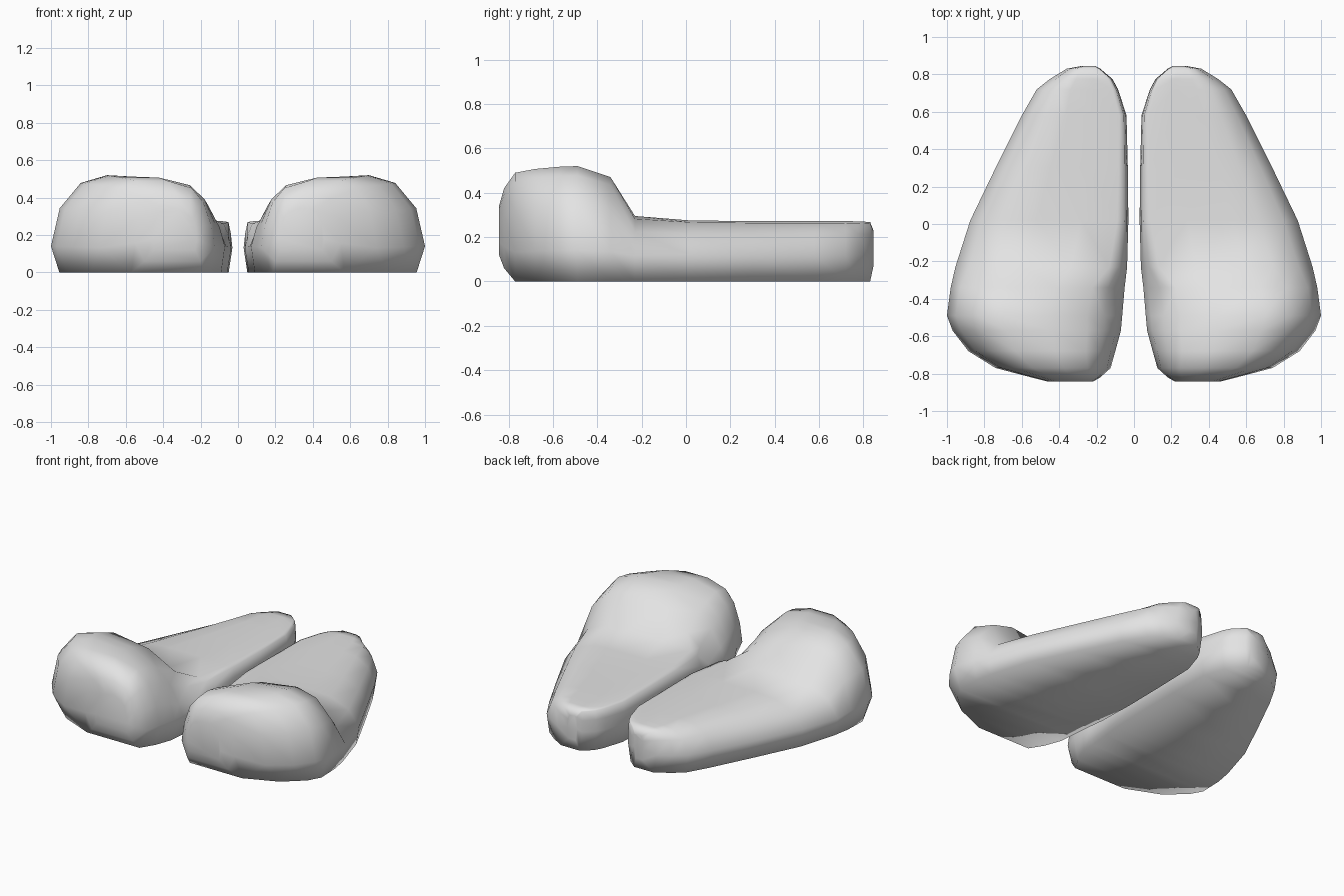
import bpy, bmesh

cube = bpy.data.objects.get("Cube")
if cube:
    bpy.data.objects.remove(cube, do_unlink=True)

grey = bpy.data.materials.new("plain_grey")
grey.use_nodes = True
colour = (0.77, 0.77, 0.77, 1)
grey.diffuse_color = colour
grey.node_tree.nodes["Principled BSDF"].inputs["Base Color"].default_value = colour

# Cross-sections from inner sole edge over the top to outer sole edge (0..1)
TOE = [(0, 0), (0, .27), (.03, .52), (.10, .77), (.20, .92), (.41, 1),
       (.68, 1), (.83, .92), (.95, .66), (1, .27), (1, 0)]
HEEL = [(0, 0), (0, .48), (.01, .76), (.025, .98), (.07, 1), (.30, 1),
        (.58, 1), (.75, .97), (.91, .79), (1, .44), (1, 0)]

# Stations: y, inner x, outer x, bottom z, top z, blend (0 toe .. 1 heel),
# lean (how far the inner side drops), inner and outer sole inset
STATIONS = [
    (-.843, .22, .46, .12, .34, 0, 0, .01, .01),
    (-.82, .18, .55, .06, .42, 0, 0, .02, .05),
    (-.77, .125, .74, 0, .49, 0, 0, .06, .17),
    (-.68, .10, .885, 0, .507, 0, 0, .03, .10),
    (-.57, .07, .97, 0, .517, 0, .12, .02, .06),
    (-.49, .063, 1.0, 0, .52, 0, .25, .02, .045),
    (-.34, .05, .98, 0, .47, .10, .38, .02, .03),
    (-.23, .037, .955, 0, .295, .75, .05, .02, .025),
    (.02, .03, .875, 0, .275, 1, 0, .02, .02),
    (.30, .033, .74, 0, .272, 1, 0, .02, .02),
    (.58, .04, .60, 0, .272, 1, 0, .02, .02),
    (.72, .085, .52, 0, .272, 1, 0, .02, .02),
    (.775, .115, .45, 0, .271, 1, 0, .02, .02),
    (.83, .18, .36, 0, .268, 1, 0, .02, .02),
    (.845, .21, .28, .07, .23, 1, 0, .01, .01),
]


def section(xi, xo, zb, zt, blend, lean, inset_in, inset_out):
    """Return the (x, z) points of one cross-section."""
    points = []
    for (u0, v0), (u1, v1) in zip(TOE, HEEL):
        u, v = u0 + (u1 - u0) * blend, v0 + (v1 - v0) * blend
        if v > .5:
            v *= 1 - lean * max(0, 1 - 2 * u)
        points.append([xi + (xo - xi) * u, zb + (zt - zb) * v])
    points[0][0] += inset_in
    points[-1][0] -= inset_out
    return points


def make_shoe(name, side):
    """Loft the stations into one closed shoe on the given side."""
    bm = bmesh.new()
    rings = [[bm.verts.new((side * x, y, z)) for x, z in section(*rest)]
             for y, *rest in STATIONS]
    n = len(TOE)
    for a, b in zip(rings, rings[1:]):
        for i in range(n):
            j = (i + 1) % n
            bm.faces.new((a[i], a[j], b[j], b[i]))
    bm.faces.new(rings[0])
    bm.faces.new(rings[-1])
    bmesh.ops.recalc_face_normals(bm, faces=bm.faces)
    for face in bm.faces:
        face.smooth = True
    mesh = bpy.data.meshes.new(name)
    bm.to_mesh(mesh)
    bm.free()
    mesh.materials.append(grey)
    bpy.context.collection.objects.link(bpy.data.objects.new(name, mesh))


make_shoe("left_shoe", 1)
make_shoe("right_shoe", -1)
